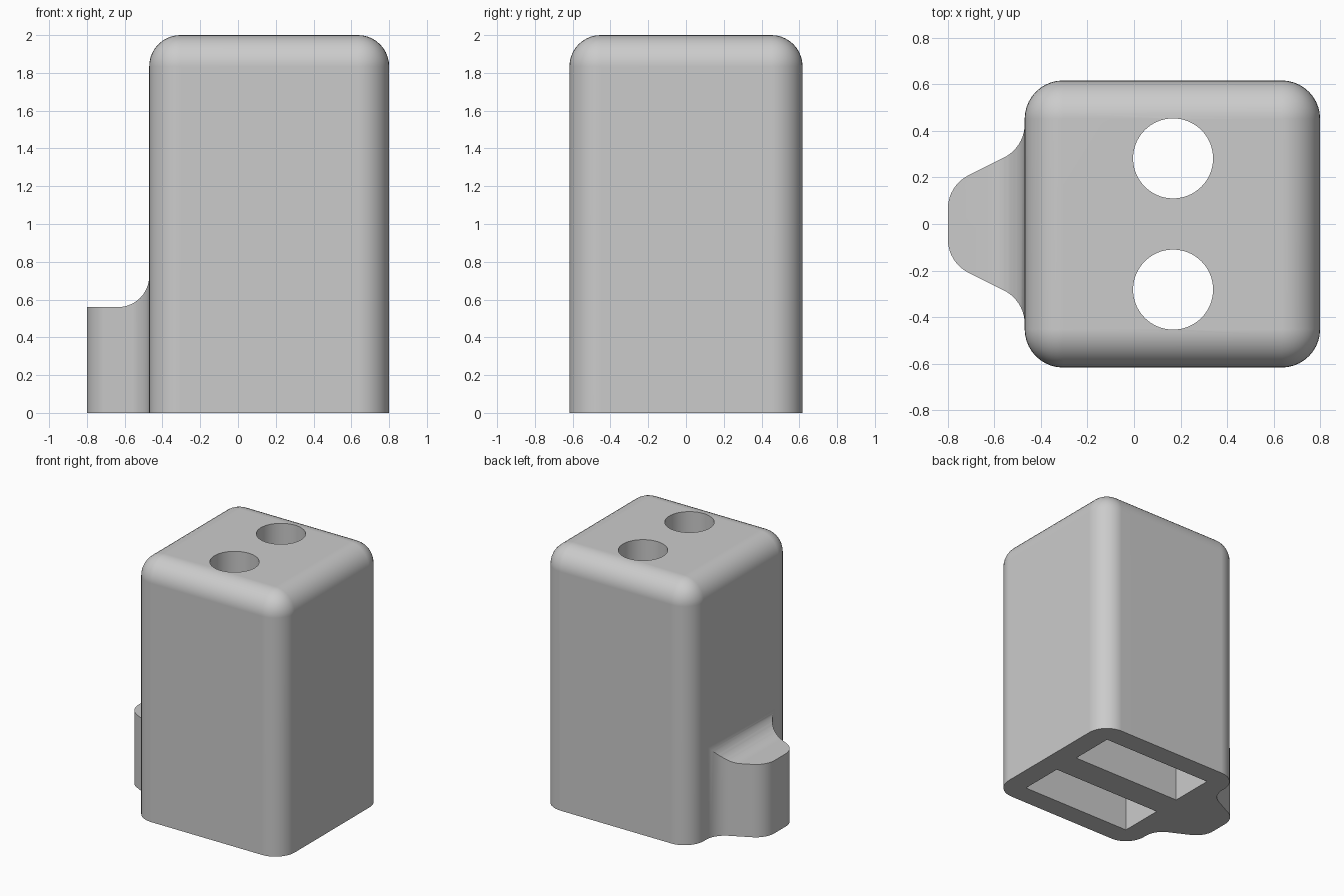
import bpy, bmesh, math
from mathutils import Matrix, Vector

if "Cube" in bpy.data.objects:
    bpy.data.objects.remove(bpy.data.objects["Cube"])

R = 0.165                      # common edge radius
X0, X1, Y = -0.47, 0.80, 0.617  # body extents
CX = (X0 + X1) / 2
CAVITY_Y, HOLE_R, CAVITY_TOP = 0.282, 0.172, 1.4

grey = bpy.data.materials.new("light grey")
grey.diffuse_color = (0.6, 0.6, 0.6, 1)
grey.use_nodes = True
grey.node_tree.nodes["Principled BSDF"].inputs["Base Color"].default_value = grey.diffuse_color


def add_object(name, bm):
    bmesh.ops.recalc_face_normals(bm, faces=bm.faces)
    mesh = bpy.data.meshes.new(name)
    bm.to_mesh(mesh)
    bm.free()
    mesh.materials.append(grey)
    obj = bpy.data.objects.new(name, mesh)
    bpy.context.collection.objects.link(obj)
    return obj


def box(name, lo, hi, round_edges=False):
    bm = bmesh.new()
    lo, hi = Vector(lo), Vector(hi)
    bmesh.ops.create_cube(bm, size=1, matrix=Matrix.Translation((lo + hi) / 2) @ Matrix.Diagonal((*(hi - lo), 1)))
    if round_edges:  # every edge except those on the base
        edges = [e for e in bm.edges if any(v.co.z > lo.z + 0.01 for v in e.verts)]
        bmesh.ops.bevel(bm, geom=edges, offset=R, segments=10, profile=0.5, affect='EDGES')
    return add_object(name, bm)


def prism(name, points, direction):
    bm = bmesh.new()
    face = bm.faces.new([bm.verts.new(p) for p in points])
    ext = bmesh.ops.extrude_face_region(bm, geom=[face])
    bmesh.ops.translate(bm, vec=direction, verts=[g for g in ext["geom"] if isinstance(g, bmesh.types.BMVert)])
    return add_object(name, bm)


def cylinder(name, centre, radius, depth):
    bm = bmesh.new()
    bmesh.ops.create_cone(bm, cap_ends=True, segments=64, radius1=radius, radius2=radius,
                          depth=depth, matrix=Matrix.Translation(centre))
    return add_object(name, bm)


def fillet(before, corner, after, radius, steps=10):
    """Points of an arc that rounds one corner of a 2D outline."""
    a, c, b = Vector(before), Vector(corner), Vector(after)
    u, v = (a - c).normalized(), (b - c).normalized()
    half = u.angle(v) / 2
    start, end = c + u * radius / math.tan(half), c + v * radius / math.tan(half)
    mid = c + (u + v).normalized() * radius / math.sin(half)
    p, q = start - mid, end - mid
    sweep = p.angle(q)
    return [mid + (p * math.sin((1 - t) * sweep) + q * math.sin(t * sweep)) / math.sin(sweep)
            for t in (i / steps for i in range(steps + 1))]


def boolean(target, tool, operation):
    mod = target.modifiers.new(operation.lower(), 'BOOLEAN')
    mod.object, mod.operation, mod.solver = tool, operation, 'EXACT'
    bpy.context.view_layer.objects.active = target
    bpy.ops.object.modifier_apply(modifier=mod.name)
    bpy.data.objects.remove(tool, do_unlink=True)


# Main block with rounded sides and top
housing = box("housing", (X0, -Y, 0), (X1, Y, 2), True)

# Side tab: plan outline, mirrored across y
tip, root = (-0.80, 0.165), (X0, 0.33)
half = fillet((-0.80, 0), tip, root, 0.16) + fillet(tip, root, (X0, 0.6), 0.16) + [Vector((-0.38, 0.43))]
outline = half + [Vector((p.x, -p.y)) for p in reversed(half)]
tab = prism("side_tab", [(p.x, p.y, 0) for p in outline], (0, 0, 1))

# Tab height profile, with a curve up into the block
side = [Vector((-1, -0.1)), Vector((-1, 0.56))]
side += fillet((-1, 0.56), (X0, 0.56), (X0, 1), R)
side += [Vector((-0.3, 0.725)), Vector((-0.3, -0.1))]
boolean(tab, prism("tab_profile", [(p.x, -1, p.y) for p in side], (0, 2, 0)), 'INTERSECT')
boolean(housing, tab, 'UNION')

# Rectangular cavities from below, each meeting a round hole from the top
for s in (-1, 1):
    y = s * CAVITY_Y
    boolean(housing, box("cavity", (CX - 0.47, y - 0.173, -0.2), (CX + 0.47, y + 0.173, CAVITY_TOP)), 'DIFFERENCE')
    boolean(housing, cylinder("hole", (CX + 0.003, y, 1.7), HOLE_R, 1.0), 'DIFFERENCE')

# Smooth rounded edges, flat large faces
bpy.ops.object.select_all(action='DESELECT')
housing.select_set(True)
bpy.context.view_layer.objects.active = housing
bpy.ops.object.shade_smooth_by_angle(angle=math.radians(30))
weighted = housing.modifiers.new("weighted normals", 'WEIGHTED_NORMAL')
weighted.keep_sharp = True
